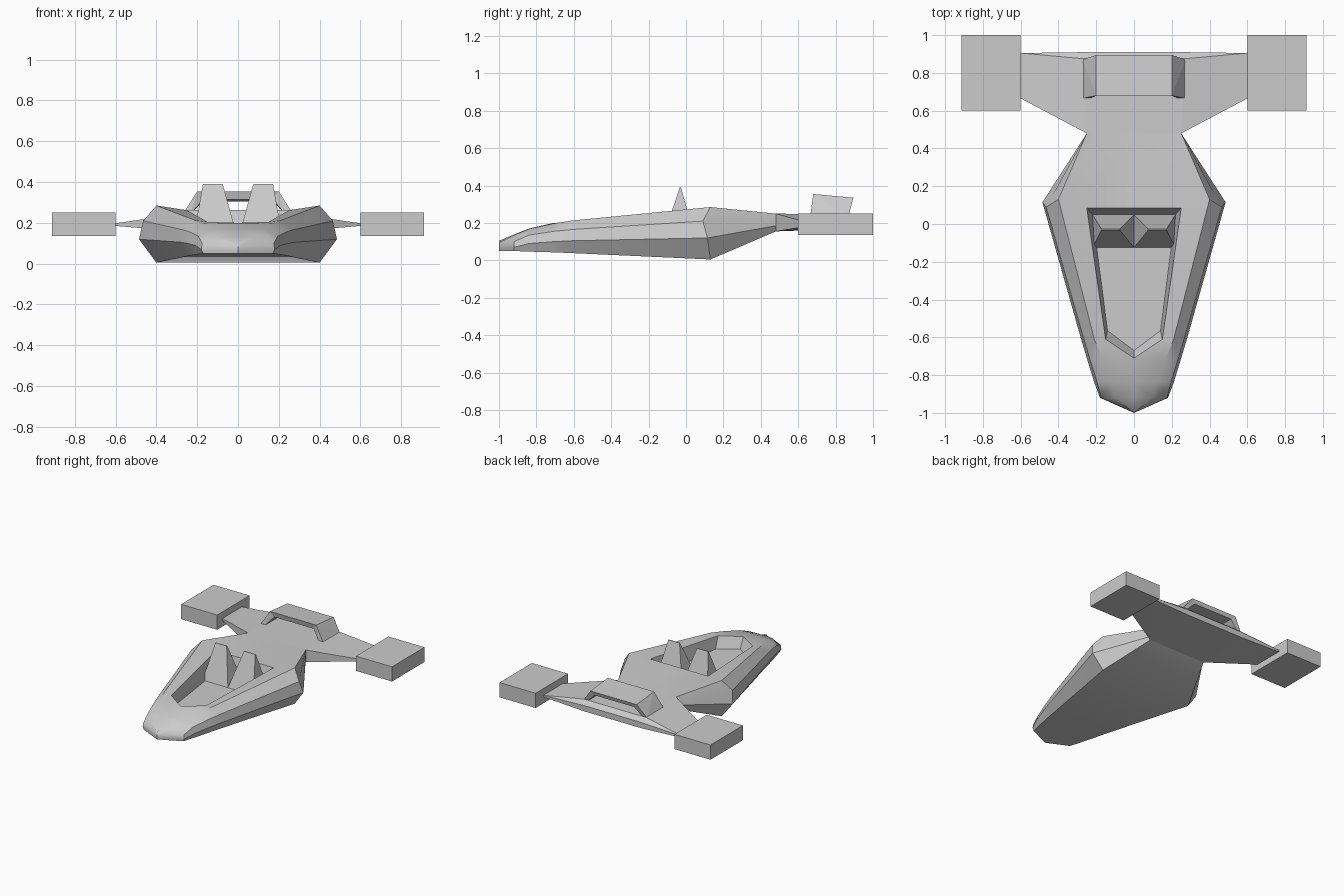
import bpy, bmesh, math

old = bpy.data.objects.get("Cube")
if old:
    bpy.data.objects.remove(old, do_unlink=True)

grey = bpy.data.materials.new("light_grey")
grey.use_nodes = True
tone = (0.6, 0.6, 0.6, 1)
grey.diffuse_color = tone
grey.node_tree.nodes["Principled BSDF"].inputs["Base Color"].default_value = tone


def finish(bm, name, smooth=None):
    bmesh.ops.recalc_face_normals(bm, faces=bm.faces)
    mesh = bpy.data.meshes.new(name)
    bm.to_mesh(mesh)
    bm.free()
    mesh.materials.append(grey)
    obj = bpy.data.objects.new(name, mesh)
    bpy.context.collection.objects.link(obj)
    if smooth:
        bpy.ops.object.select_all(action="DESELECT")
        obj.select_set(True)
        bpy.context.view_layer.objects.active = obj
        bpy.ops.object.shade_smooth_by_angle(angle=math.radians(smooth))
    return obj


def convex(name, points):
    """Solid wrapped around a few corner points."""
    bm = bmesh.new()
    for p in points:
        bm.verts.new(p)
    bmesh.ops.convex_hull(bm, input=bm.verts)
    bmesh.ops.dissolve_limit(bm, angle_limit=0.01, verts=bm.verts, edges=bm.edges)
    return finish(bm, name)


def both(points):
    return [(s * x, y, z) for x, y, z in points for s in (-1, 1)]


def box_corners(x, y, z):
    return [(a, b, c) for a in x for b in y for c in z]


# Hull half-sections: y, then (x, z) for keel edge, side, upper side, shoulder, rim
sections = [
    (-1.0, [(0, .05), (0, .065), (0, .08), (0, .095), (0, .105)]),
    (-.92, [(.17, .05), (.18, .07), (.175, .1), (.1, .135), (0, .138)]),
    (-.84, [(.19, .047), (.21, .09), (.195, .135), (.12, .168), (0, .17)]),
    (-.71, [(.22, .043), (.25, .1), (.235, .155), (.17, .197), (0, .2)]),
    (-.61, [(.24, .039), (.28, .105), (.265, .165), (.21, .213), (.15, .205)]),
    (.085, [(.4, .005), (.485, .12), (.465, .21), (.4, .285), (.25, .262)]),
    (.48, [(.25, .155), (.25, .185), (.25, .22), (.25, .25), (.2, .25)]),
]
shift = [.045, .03, .005, .045, 0]      # slanted break line at the widest section

bm = bmesh.new()
rows = []
for y, pts in sections:
    wide = y == .085
    row = [bm.verts.new((x, y + wide * d, z)) for (x, z), d in zip(pts, shift)]
    keel = row[0].co
    row.insert(0, bm.verts.new((0, keel.y, keel.z)))
    rows.append(row)
for a, b in zip(rows, rows[1:]):
    for i in range(len(a) - 1):
        bm.faces.new((a[i], a[i + 1], b[i + 1], b[i]))

# Rear deck and the sunken cockpit
rim = [r[-1] for r in rows[3:6]]
rim.append(bm.verts.new((0, .085, .262)))
deck_end = bm.verts.new((0, .48, .25))
bm.faces.new((rim[2], rim[3], deck_end, rows[-1][-1]))
floor = [bm.verts.new((x, y, .12)) for x, y in
         [(0, -.67), (.14, -.565), (.22, .05), (0, .05)]]
for i in range(3):
    bm.faces.new((rim[i], rim[i + 1], floor[i + 1], floor[i]))
bm.faces.new(floor)
bm.faces.new(rows[-1] + [deck_end])

# Mirror the half hull
half = bm.verts[:] + bm.edges[:] + bm.faces[:]
copy = bmesh.ops.duplicate(bm, geom=half)["geom"]
for v in copy:
    if isinstance(v, bmesh.types.BMVert):
        v.co.x *= -1
bmesh.ops.remove_doubles(bm, verts=bm.verts, dist=.0005)
bmesh.ops.dissolve_degenerate(bm, edges=bm.edges, dist=.0001)
seam = [f for f in bm.faces if all(abs(v.co.x) < .0001 for v in f.verts)]
bmesh.ops.delete(bm, geom=seam, context="FACES")
finish(bm, "hull", 35)

# Tail deck tapering into the two wings
convex("tail_wing", both([
    (.25, .48, .25), (.25, .48, .155), (.27, .875, .245),
    (.25, .91, .215), (.25, .91, .17),
    (.6, .665, .198), (.6, .665, .185), (.6, .905, .198), (.6, .905, .185)]))

# Wing pods, seats and spoiler legs on each side
for side, s in (("left", 1), ("right", -1)):
    convex(side + "_pod", box_corners((s * .6, s * .912), (.6, 1), (.135, .25)))
    convex(side + "_seat",
           box_corners((0, s * .22), (-.125, .05), (.12,))
           + box_corners((s * .075, s * .172), (-.033, -.027), (.39,)))
    convex(side + "_spoiler_leg", [
        (s * x, y, z + (y < .8) * lift) for x, z, lift, ys in [
            (.272, .24, 0, (.665, .87)), (.235, .24, 0, (.665, .87)),
            (.2, .335, .02, (.68, .895)), (.17, .305, .01, (.69, .885))]
        for y in ys])

# Spoiler bar bridging the legs
convex("spoiler_bar", both([
    (.2, .68, .355), (.2, .895, .335), (.17, .69, .315), (.17, .885, .305)]))
